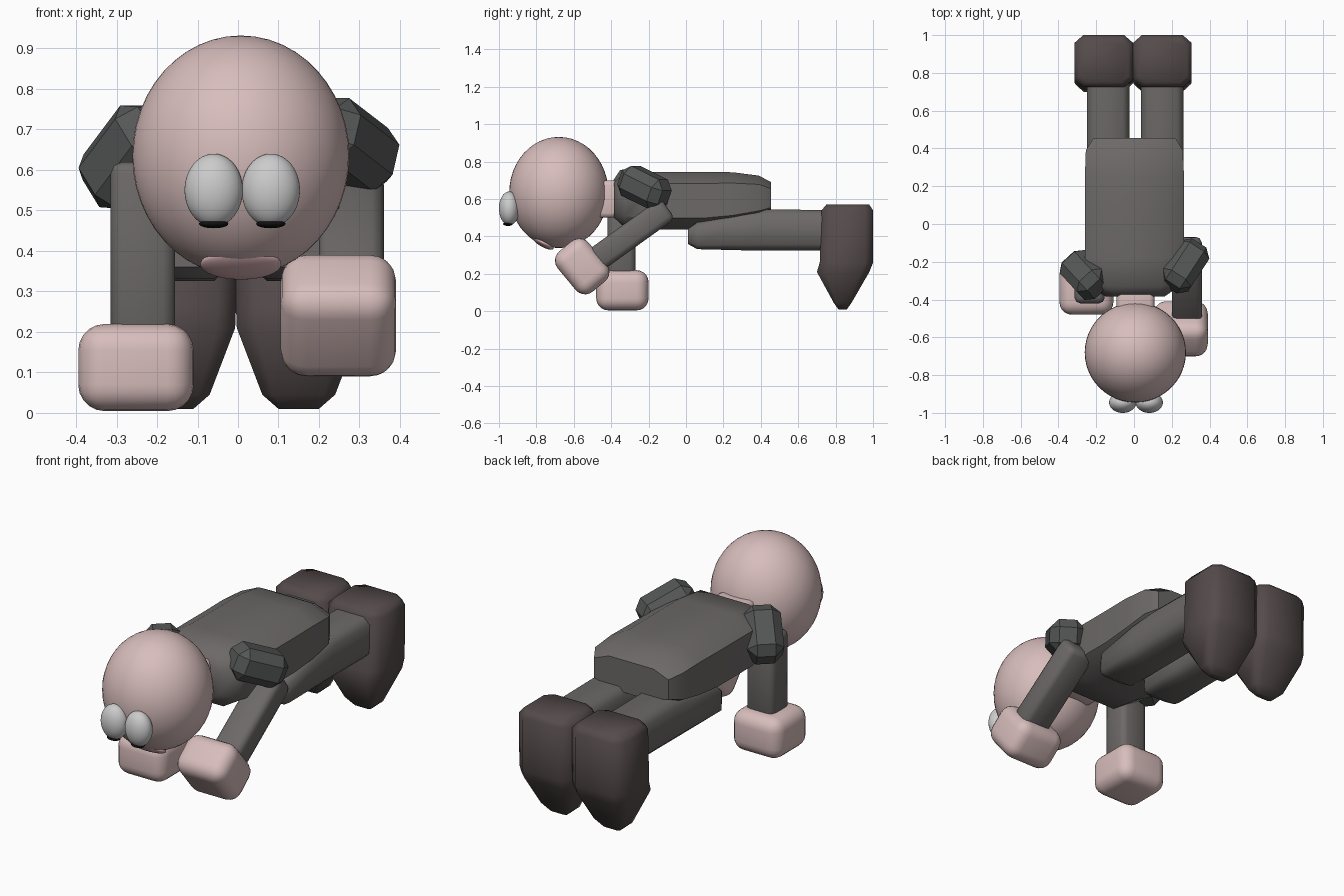
import bpy, bmesh, math
from mathutils import Vector

if "Cube" in bpy.data.objects:
    bpy.data.objects.remove(bpy.data.objects["Cube"])


def mat(name, r, g, b):
    m = bpy.data.materials.new(name)
    m.diffuse_color = (r, g, b, 1)
    m.use_nodes = True
    m.node_tree.nodes["Principled BSDF"].inputs["Base Color"].default_value = m.diffuse_color
    return m


SKIN = mat("skin", 0.68, 0.51, 0.5)
LIP = mat("lip", 0.75, 0.48, 0.5)
CLOTH = mat("cloth", 0.15, 0.14, 0.137)
PAD = mat("pad", 0.09, 0.095, 0.093)
BOOT = mat("boot", 0.09, 0.07, 0.07)
BLACK = mat("black", 0.005, 0.005, 0.005)


def finish(ob, material, angle):
    if material:
        ob.data.materials.append(material)
    bpy.ops.object.select_all(action='DESELECT')
    ob.select_set(True)
    bpy.context.view_layer.objects.active = ob
    bpy.ops.object.shade_smooth_by_angle(angle=math.radians(angle))
    return ob


def ball(name, loc, half, material=None, rx=0):
    bpy.ops.mesh.primitive_uv_sphere_add(segments=48, ring_count=24, location=loc, rotation=(rx, 0, 0))
    ob = bpy.context.object
    ob.name = name
    ob.scale = half
    return finish(ob, material, 60)


def box(name, loc, size, material, bevel, segs=2, axis=None, angle=50):
    """Rounded box; its local z can be pointed along an axis."""
    bpy.ops.mesh.primitive_cube_add(size=1, location=loc)
    ob = bpy.context.object
    ob.name = name
    for v in ob.data.vertices:
        v.co = Vector(a * b for a, b in zip(v.co, size))
    if axis:
        ob.rotation_euler = Vector(axis).to_track_quat('Z', 'Y').to_euler()
    mod = ob.modifiers.new("round", 'BEVEL')
    mod.width, mod.segments = bevel, segs
    bpy.ops.object.modifier_apply(modifier="round")
    return finish(ob, material, angle)


def loft(name, sections, to_xyz, chamfer, material):
    """Skin chamfered rectangles (t, u0, u1, v0, v1) along t."""
    bm = bmesh.new()
    rings = []
    for t, u0, u1, v0, v1 in sections:
        a, b = (u1 - u0) * chamfer, (v1 - v0) * chamfer
        pts = [(u0 + a, v0), (u1 - a, v0), (u1, v0 + b), (u1, v1 - b),
               (u1 - a, v1), (u0 + a, v1), (u0, v1 - b), (u0, v0 + b)]
        rings.append([bm.verts.new(to_xyz(t, u, v)) for u, v in pts])
    for r, s in zip(rings, rings[1:]):
        for i in range(8):
            j = (i + 1) % 8
            bm.faces.new((r[i], r[j], s[j], s[i]))
    bm.faces.new(rings[0])
    bm.faces.new(rings[-1])
    bmesh.ops.recalc_face_normals(bm, faces=bm.faces)
    me = bpy.data.meshes.new(name)
    bm.to_mesh(me)
    bm.free()
    ob = bpy.data.objects.new(name, me)
    bpy.context.collection.objects.link(ob)
    return finish(ob, material, 50)


along_y = lambda t, u, v: (u, t, v)
along_z = lambda t, u, v: (u, v, t)

# Head, face and neck
ball("head", (0.007, -0.68, 0.635), (0.268, 0.265, 0.297), SKIN)
for side, x in (("right", -0.06), ("left", 0.081)):
    ball(side + "_eye", (x, -0.945, 0.55), (0.072, 0.055, 0.09))
    ball(side + "_pupil", (x, -0.952, 0.467), (0.036, 0.026, 0.011), BLACK)
ball("mouth", (0.007, -0.765, 0.367), (0.1, 0.065, 0.022), LIP, math.radians(-30))
box("neck", (0.008, -0.41, 0.6), (0.2, 0.16, 0.2), SKIN, 0.025)

# Torso
loft("torso", [(-0.385, -0.15, 0.16, 0.50, 0.69),
               (-0.33, -0.235, 0.24, 0.45, 0.735),
               (-0.18, -0.26, 0.265, 0.437, 0.745),
               (0.1, -0.26, 0.265, 0.437, 0.745),
               (0.25, -0.26, 0.265, 0.455, 0.743),
               (0.39, -0.255, 0.258, 0.49, 0.725),
               (0.455, -0.215, 0.22, 0.52, 0.69)], along_y, 0.2, CLOTH)

# Legs and boots, toes pointing down
for side, cx in (("right", -0.137), ("left", 0.15)):
    loft(side + "_leg", [(0.01, cx - 0.08, cx + 0.08, 0.36, 0.44),
                         (0.06, cx - 0.112, cx + 0.112, 0.332, 0.475),
                         (0.3, cx - 0.112, cx + 0.112, 0.326, 0.53),
                         (0.45, cx - 0.112, cx + 0.112, 0.326, 0.545),
                         (0.8, cx - 0.112, cx + 0.112, 0.326, 0.54)],
         along_y, 0.15, CLOTH)
for side, cx in (("right", -0.16), ("left", 0.15)):
    loft(side + "_boot", [(0.01, cx - 0.05, cx + 0.05, 0.815, 0.86),
                          (0.045, cx - 0.09, cx + 0.09, 0.79, 0.885),
                          (0.21, cx - 0.153, cx + 0.153, 0.70, 0.98),
                          (0.26, cx - 0.155, cx + 0.155, 0.715, 1.0),
                          (0.54, cx - 0.155, cx + 0.155, 0.725, 1.0),
                          (0.57, cx - 0.13, cx + 0.13, 0.75, 0.98)],
         along_z, 0.15, BOOT)

# Upright supporting arm
box("right_arm", (-0.235, -0.345, 0.4), (0.16, 0.15, 0.44), CLOTH, 0.03)
box("right_hand", (-0.252, -0.34, 0.112), (0.285, 0.28, 0.215), SKIN, 0.065, 5)
box("right_shoulder_pad", (-0.262, -0.27, 0.632), (0.18, 0.18, 0.27), PAD, 0.045, 1,
    (-0.12, 0.13, -0.16), 35)

# Arm reaching forward
reach = Vector((0, -0.39, -0.28))
box("left_arm", (0.28, -0.30, 0.405), (0.16, 0.135, 0.5), CLOTH, 0.03, axis=reach)
box("left_hand", (0.248, -0.555, 0.24), (0.285, 0.28, 0.215), SKIN, 0.065, 5,
    (0, -0.77, -0.64))
box("left_shoulder_pad", (0.267, -0.222, 0.662), (0.18, 0.17, 0.28), PAD, 0.045, 1,
    (0.13, 0.2, -0.1), 35)
